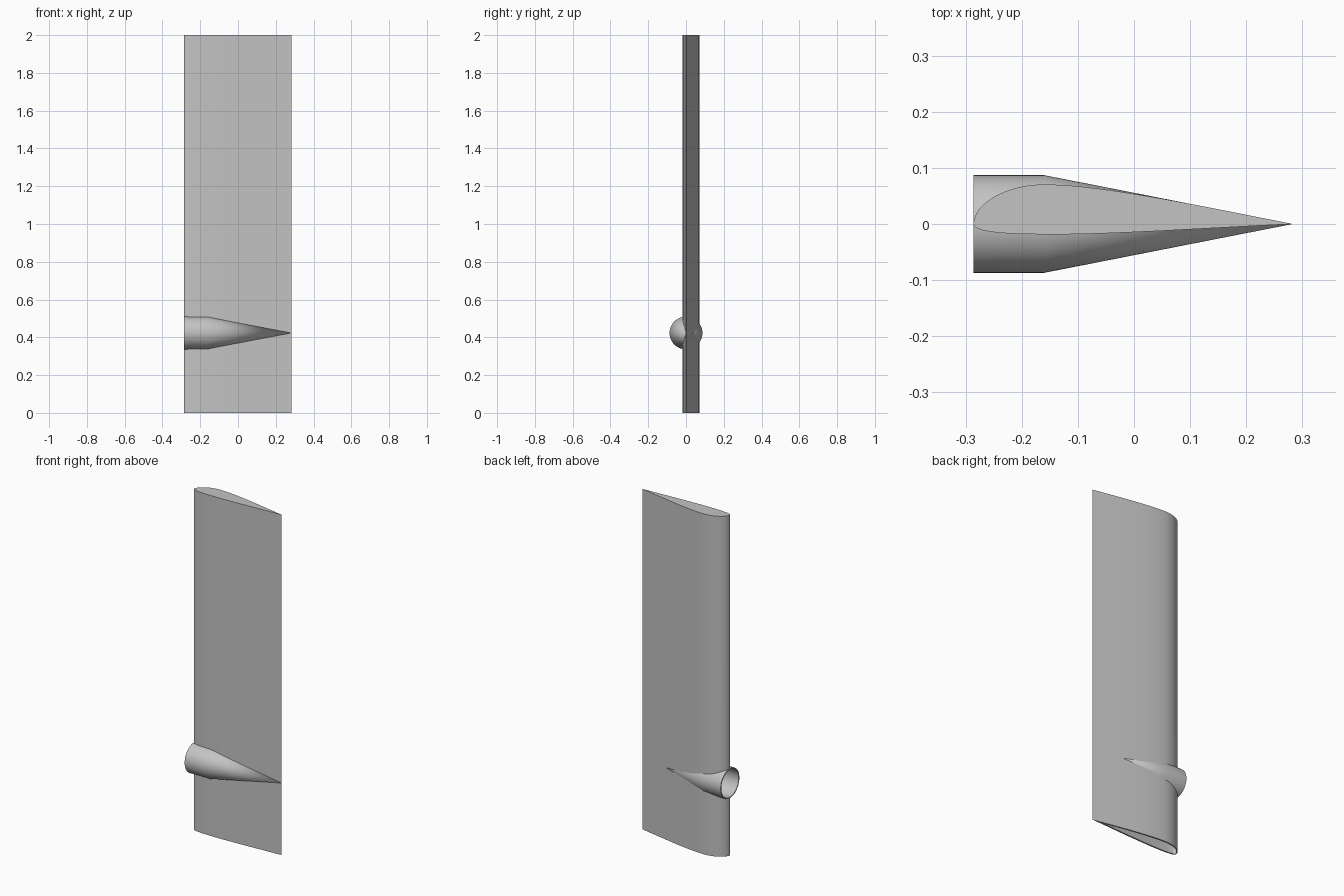
import bpy, bmesh, math
from mathutils import Vector
from mathutils.geometry import interpolate_bezier

old = bpy.data.objects.get("Cube")
if old:
    bpy.data.objects.remove(old, do_unlink=True)

NOSE, TAIL, SHOULDER = -0.286, 0.283, -0.16
AXIS_Z, RADIUS, HEIGHT = 0.423, 0.087, 2.0

grey = bpy.data.materials.new("plain grey")
grey.use_nodes = True
colour = (0.55, 0.55, 0.55, 1)
grey.diffuse_color = colour
grey.node_tree.nodes["Principled BSDF"].inputs["Base Color"].default_value = colour


def finish(name, bm):
    bmesh.ops.remove_doubles(bm, verts=bm.verts, dist=1e-5)
    bmesh.ops.recalc_face_normals(bm, faces=bm.faces)
    mesh = bpy.data.meshes.new(name)
    bm.to_mesh(mesh)
    bm.free()
    mesh.materials.append(grey)
    obj = bpy.data.objects.new(name, mesh)
    bpy.context.collection.objects.link(obj)
    return obj


def curve(*points, steps=20):
    return interpolate_bezier(*[Vector((x, y, 0)) for x, y in points], steps)


def prism(name, outline, z0, z1):
    bm = bmesh.new()
    face = bm.faces.new([bm.verts.new((p.x, p.y, z0)) for p in outline])
    top = bmesh.ops.extrude_face_region(bm, geom=[face], use_keep_orig=True)["geom"]
    for v in top:
        if isinstance(v, bmesh.types.BMVert):
            v.co.z = z1
    return finish(name, bm)


def lathe(name, profile):
    # Spin (x, radius) points around the nacelle axis
    bm = bmesh.new()
    verts = [bm.verts.new((x, 0, AXIS_Z + r)) for x, r in profile]
    edges = [bm.edges.new(pair) for pair in zip(verts, verts[1:])]
    bmesh.ops.spin(bm, geom=verts + edges, cent=(0, 0, AXIS_Z), axis=(1, 0, 0),
                   angle=math.tau, steps=64)
    return finish(name, bm)


def cut(obj, cutter):
    cutter.hide_render = True
    mod = obj.modifiers.new("cut", "BOOLEAN")
    mod.operation, mod.solver, mod.object = "DIFFERENCE", "EXACT", cutter
    bpy.context.view_layer.objects.active = obj
    bpy.ops.object.modifier_apply(modifier=mod.name)
    bpy.data.objects.remove(cutter, do_unlink=True)


# Aerofoil outline: upper side nose to tail, lower side back to the nose
upper = curve((NOSE, 0), (NOSE, 0.035), (-0.23, 0.0705), (SHOULDER, 0.0705))
upper += curve((SHOULDER, 0.0705), (-0.06, 0.0705), (0.12, 0.032), (TAIL, 0))[1:]
lower = curve((NOSE, 0), (NOSE, -0.014), (-0.24, -0.0185), (-0.14, -0.0185))
lower += curve((-0.14, -0.0185), (-0.03, -0.0185), (0.15, -0.006), (TAIL, 0))[1:]
outline = upper + lower[-2:0:-1]

# Wing: closed at the top, hollow and open at the bottom
wing = prism("wing", outline, 0, HEIGHT)
inner = [Vector((-0.22 + (p.x + 0.22) * 0.9, 0.026 + (p.y - 0.026) * 0.8, 0)) for p in outline]
cut(wing, prism("wing_hollow", inner, -0.1, HEIGHT - 0.01))

# Clear the wing out of the nacelle bore
bore = RADIUS - 0.003
cut(wing, lathe("bore", [(NOSE - 0.1, 0), (NOSE - 0.1, bore), (SHOULDER, bore), (TAIL - 0.02, 0)]))

# Nacelle: open tube tapering to a point at the trailing edge
wall = RADIUS - 0.006
nacelle = lathe("nacelle", [(TAIL, 0), (SHOULDER, RADIUS), (NOSE, RADIUS),
                            (NOSE, wall), (SHOULDER, wall), (TAIL - 0.035, 0)])

for obj in (wing, nacelle):
    bpy.ops.object.select_all(action="DESELECT")
    obj.select_set(True)
    bpy.context.view_layer.objects.active = obj
    bpy.ops.object.shade_smooth_by_angle(angle=math.radians(30))
